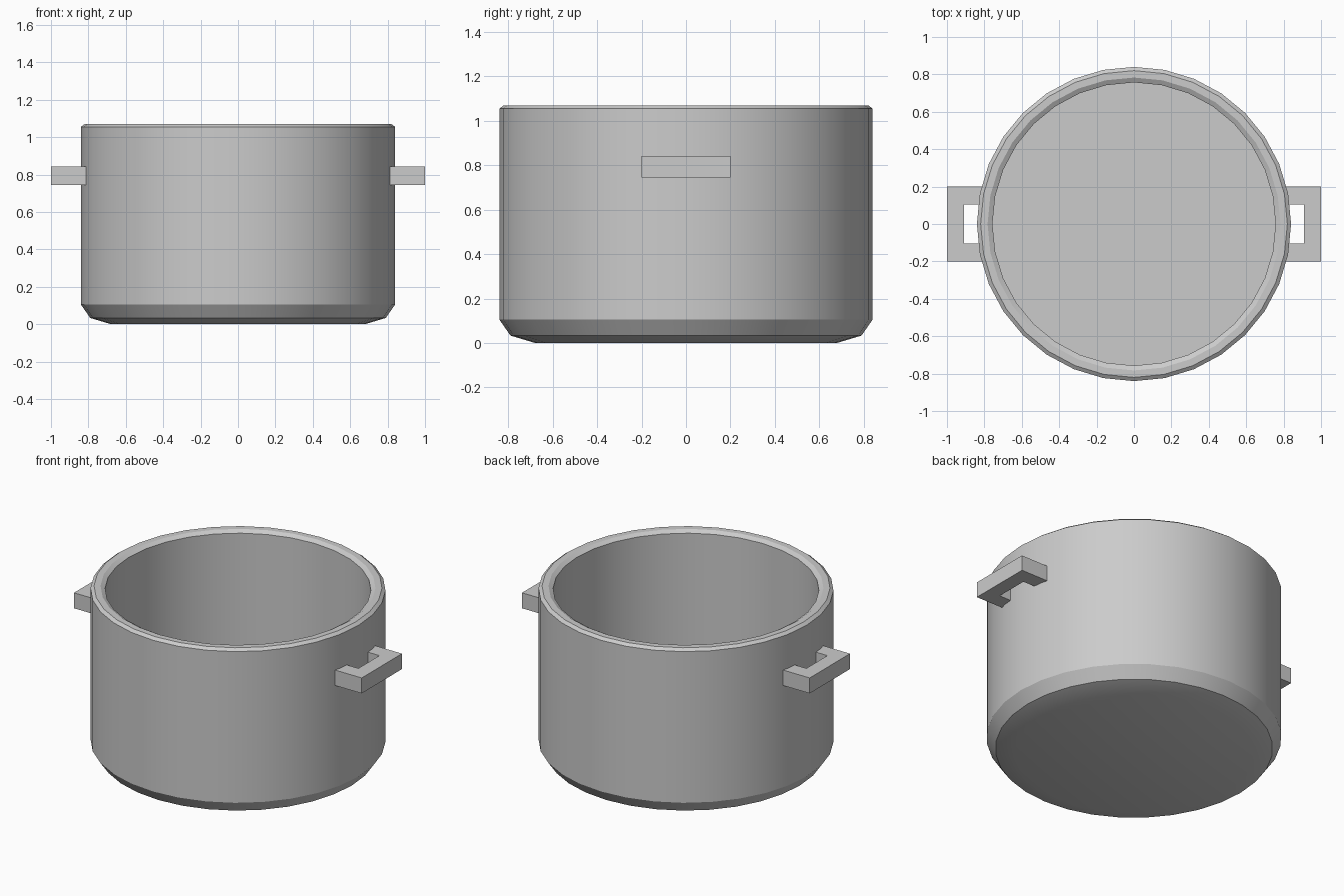
import bpy, bmesh, math

if "Cube" in bpy.data.objects:
    bpy.data.objects.remove(bpy.data.objects["Cube"])

SEG = 32


def make_object(name, bm):
    bmesh.ops.recalc_face_normals(bm, faces=bm.faces)
    mesh = bpy.data.meshes.new(name)
    bm.to_mesh(mesh)
    bm.free()
    obj = bpy.data.objects.new(name, mesh)
    bpy.context.collection.objects.link(obj)
    return obj


# Pot body: lathed profile from base, over the bevelled rim, to inner floor
profile = [(0.68, 0.0), (0.79, 0.033), (0.84, 0.105), (0.84, 1.055),
           (0.82, 1.07), (0.783, 1.07), (0.757, 1.055), (0.757, 0.08)]
bm = bmesh.new()
rings = []
for r, z in profile:
    rings.append([bm.verts.new((r * math.cos(2 * math.pi * i / SEG),
                                r * math.sin(2 * math.pi * i / SEG), z))
                  for i in range(SEG)])
for a, b in zip(rings, rings[1:]):
    for i in range(SEG):
        j = (i + 1) % SEG
        bm.faces.new((a[i], a[j], b[j], b[i]))
bm.faces.new(rings[0])
bm.faces.new(rings[-1])
body = make_object("pot_body", bm)
bpy.context.view_layer.objects.active = body
body.select_set(True)
bpy.ops.object.shade_smooth_by_angle(angle=math.radians(30))
body.select_set(False)

# Side handles: extruded U outline whose arms end inside the pot wall
outline = [(0.79, -0.2), (1.0, -0.2), (1.0, 0.2), (0.79, 0.2),
           (0.79, 0.105), (0.91, 0.105), (0.91, -0.105), (0.79, -0.105)]
for name, side in (("right_handle", 1), ("left_handle", -1)):
    bm = bmesh.new()
    face = bm.faces.new([bm.verts.new((side * x, y, 0.745)) for x, y in outline])
    result = bmesh.ops.extrude_face_region(bm, geom=[face], use_keep_orig=True)
    top = [g for g in result["geom"] if isinstance(g, bmesh.types.BMVert)]
    bmesh.ops.translate(bm, verts=top, vec=(0, 0, 0.097))
    make_object(name, bm)
